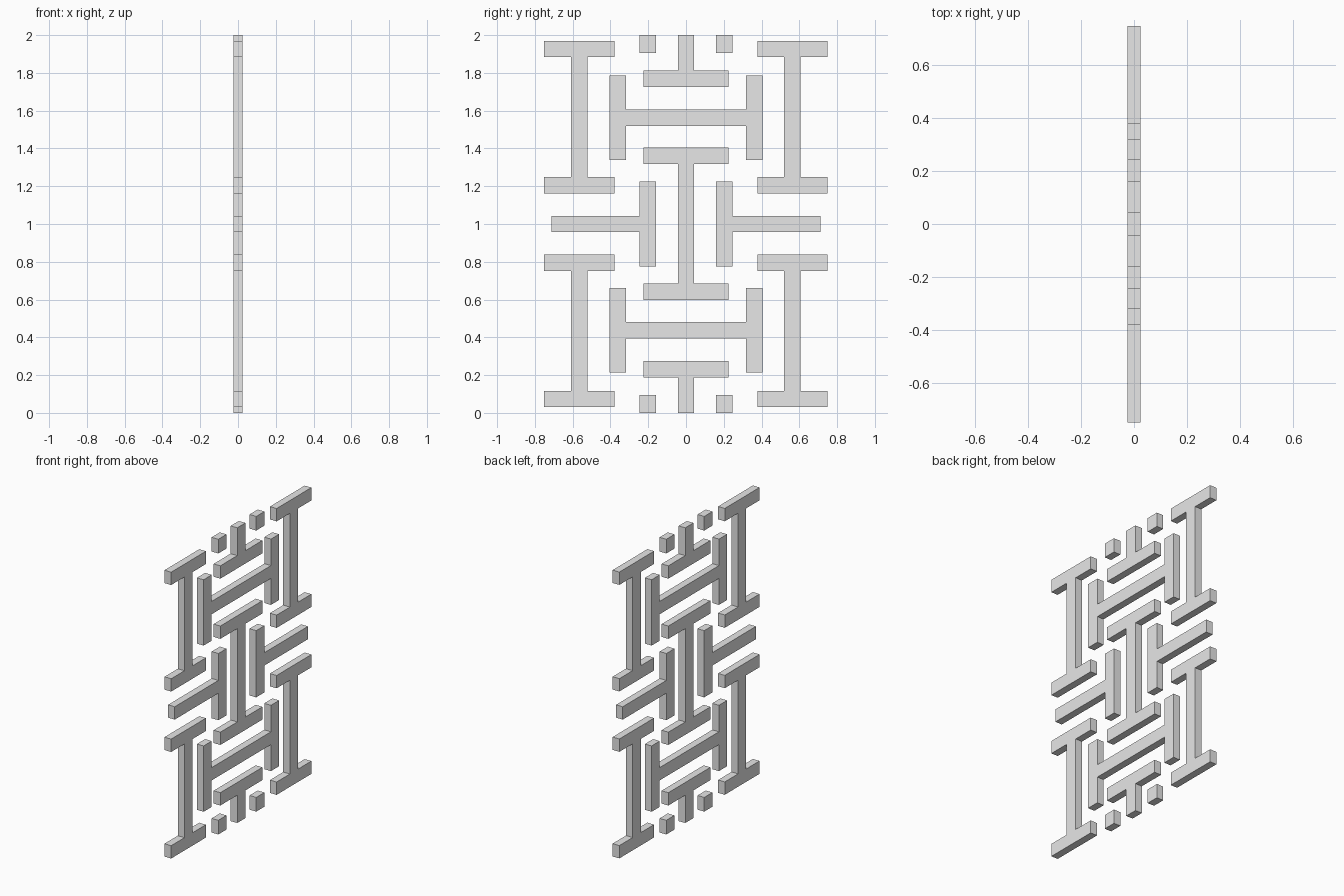
import bpy
import bmesh

if "Cube" in bpy.data.objects:
    bpy.data.objects.remove(bpy.data.objects["Cube"], do_unlink=True)

BAR = 0.087      # width of every bar
DEPTH = 0.05     # panel thickness along x

grey = bpy.data.materials.new("plain_grey")
grey.use_nodes = True
grey.diffuse_color = (0.8, 0.8, 0.8, 1)
grey.node_tree.nodes["Principled BSDF"].inputs["Base Color"].default_value = (0.8, 0.8, 0.8, 1)


def bar(name, start, end, centre, upright, start_cap=0, end_cap=0):
    """Extruded I, T or plain bar; caps are the lengths of the crosspieces."""
    w = BAR / 2
    side = []
    if start_cap:
        side += [(start, start_cap / 2), (start + BAR, start_cap / 2), (start + BAR, w)]
    else:
        side += [(start, w)]
    if end_cap:
        side += [(end - BAR, w), (end - BAR, end_cap / 2), (end, end_cap / 2)]
    else:
        side += [(end, w)]
    outline = side + [(u, -v) for u, v in reversed(side)]
    bm = bmesh.new()
    verts = []
    for u, v in outline:
        y, z = (centre + v, u) if upright else (u, centre + v)
        verts.append(bm.verts.new((-DEPTH / 2, y, z)))
    face = bm.faces.new(verts)
    moved = bmesh.ops.extrude_face_region(bm, geom=[face])["geom"]
    bmesh.ops.translate(bm, vec=(DEPTH, 0, 0),
                        verts=[g for g in moved if isinstance(g, bmesh.types.BMVert)])
    bmesh.ops.recalc_face_normals(bm, faces=bm.faces)
    mesh = bpy.data.meshes.new(name)
    bm.to_mesh(mesh)
    bm.free()
    mesh.materials.append(grey)
    bpy.context.collection.objects.link(bpy.data.objects.new(name, mesh))


def span(a, b, flip, about):
    """Interval, reflected about a middle value when flip is set."""
    return (2 * about - b, 2 * about - a) if flip else (a, b)


# Central upright I
bar("centre_upright", 0.598, 1.404, 0, True, 0.45, 0.45)

for level, low in (("upper", False), ("lower", True)):
    # Wide H between the sides
    bar(level + "_crossbar", -0.404, 0.404, 0.437 if low else 1.563, False, 0.446, 0.446)
    # T reaching the panel edge
    a, b = span(1.725, 2.0, low, 1)
    bar(level + "_edge_tee", a, b, 0, True, 0 if low else 0.45, 0.45 if low else 0)
    for hand, s in (("left", 1), ("right", -1)):
        # Tall I at each corner
        a, b = span(1.161, 1.97, low, 1)
        bar(f"{level}_{hand}_upright", a, b, s * 0.5645 - 0.001, True, 0.372, 0.372)
        # Small block at the panel edge
        a, b = span(1.904, 2.0, low, 1)
        bar(f"{level}_{hand}_edge_block", a, b, s * 0.203, True)

# Sideways T at mid height on each side
bar("left_side_tee", 0.159, 0.713, 1, False, 0.452, 0)
bar("right_side_tee", -0.713, -0.159, 1, False, 0, 0.452)
